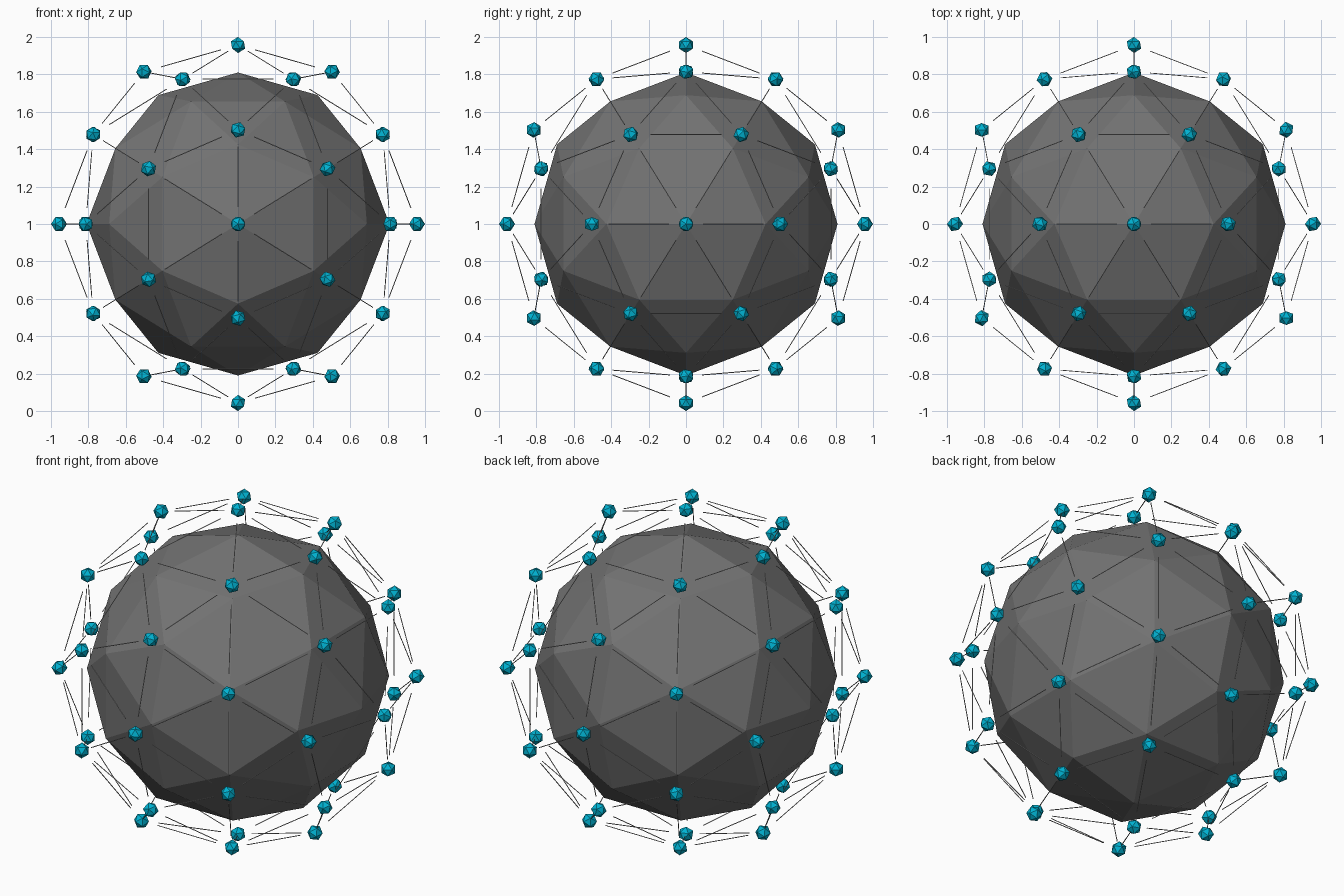
import bpy, bmesh
from mathutils import Vector, Matrix

if "Cube" in bpy.data.objects:
    bpy.data.objects.remove(bpy.data.objects["Cube"], do_unlink=True)

CENTRE = Vector((0, 0, 1))
CORE_R, CAGE_R, NODE_R = 0.81, 0.957, 0.043
STRUT_R, STRUT_SPAN = 0.0025, 0.64
PHI = (1 + 5 ** 0.5) / 2


def make_material(name, rgb):
    mat = bpy.data.materials.new(name)
    mat.use_nodes = True
    mat.diffuse_color = (*rgb, 1)
    bsdf = mat.node_tree.nodes["Principled BSDF"]
    bsdf.inputs["Base Color"].default_value = (*rgb, 1)
    bsdf.inputs["Roughness"].default_value = 0.6
    return mat


def finish(bm, name, mat):
    bmesh.ops.recalc_face_normals(bm, faces=bm.faces)
    mesh = bpy.data.meshes.new(name)
    bm.to_mesh(mesh)
    bm.free()
    mesh.materials.append(mat)
    obj = bpy.data.objects.new(name, mesh)
    obj.location = CENTRE
    bpy.context.collection.objects.link(obj)


def geodesic_directions():
    """Icosahedron corners plus its edge midpoints pushed out to the sphere."""
    corners = []
    for s in (-1, 1):
        for t in (-1, 1):
            a, b = s, t * PHI
            corners += [Vector((a, 0, b)), Vector((0, b, a)), Vector((b, a, 0))]
    mids = [(p + q).normalized() for i, p in enumerate(corners)
            for q in corners[i + 1:] if (p - q).length < 2.01]
    return [c.normalized() for c in corners] + mids


def geodesic(radius):
    bm = bmesh.new()
    for d in geodesic_directions():
        bm.verts.new(d * radius)
    bmesh.ops.convex_hull(bm, input=bm.verts[:])
    return bm


grey = make_material("dark grey", (0.17, 0.17, 0.17))
strut_grey = make_material("light grey", (0.5, 0.5, 0.5))
teal = make_material("teal", (0.0, 0.45, 0.65))

# Faceted core
finish(geodesic(CORE_R), "core_sphere", grey)

# Cage layout: nodes at the corners, struts along the edges
cage = geodesic(CAGE_R)
points = [v.co.copy() for v in cage.verts]
edges = [(e.verts[0].co.copy(), e.verts[1].co.copy()) for e in cage.edges]
cage.free()

# Small icosahedra, each with a corner pointing outwards
bm = bmesh.new()
for p in points:
    turn = p.to_track_quat('Z', 'Y').to_matrix().to_4x4()
    bmesh.ops.create_icosphere(bm, subdivisions=1, radius=NODE_R,
                               matrix=Matrix.Translation(p) @ turn)
finish(bm, "cage_nodes", teal)

# Thin rods that stop short of the nodes
bm = bmesh.new()
for p, q in edges:
    turn = (q - p).to_track_quat('Z', 'Y').to_matrix().to_4x4()
    bmesh.ops.create_cone(bm, cap_ends=True, segments=6, radius1=STRUT_R,
                          radius2=STRUT_R, depth=(q - p).length * STRUT_SPAN,
                          matrix=Matrix.Translation((p + q) / 2) @ turn)
finish(bm, "cage_struts", strut_grey)
